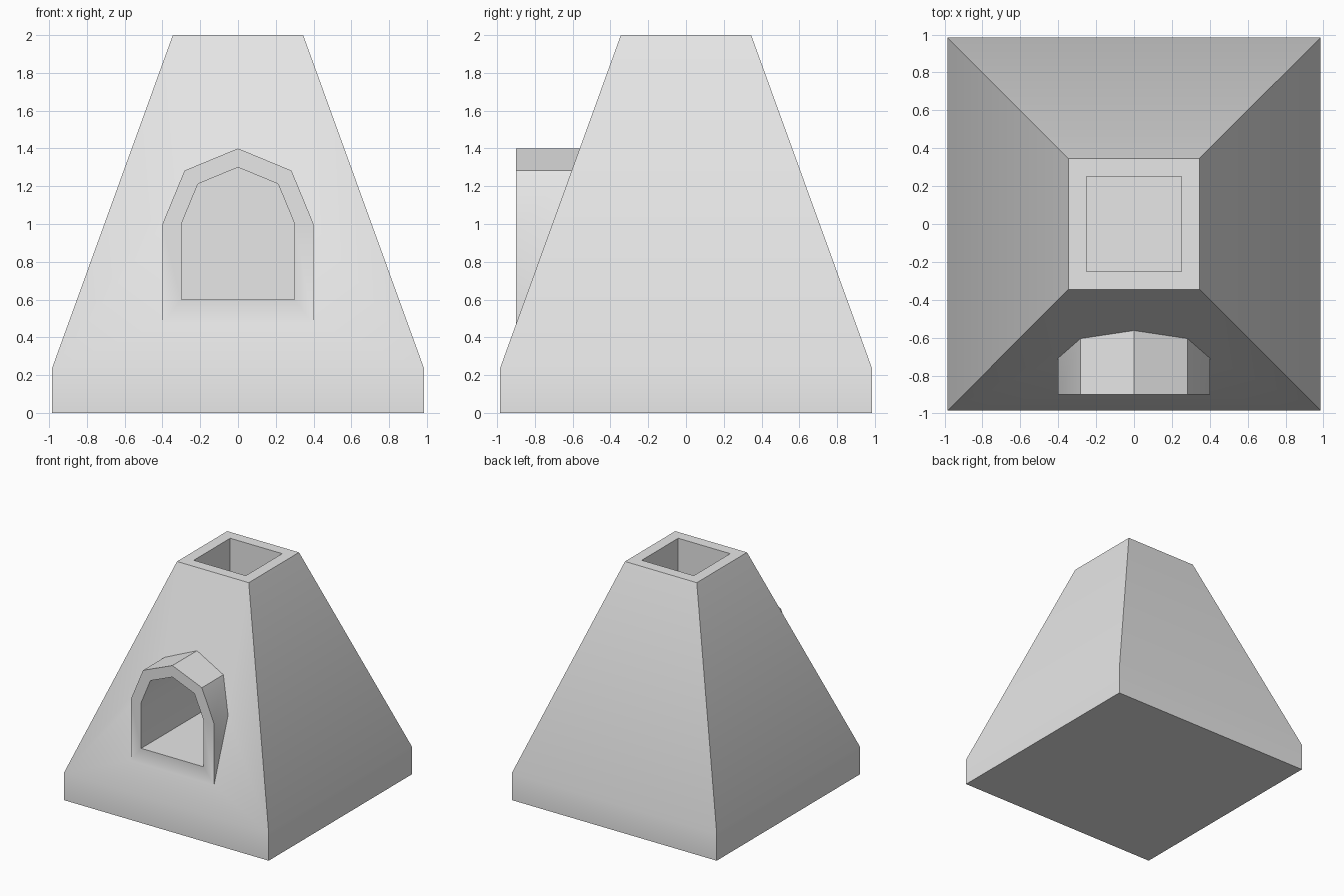
import bpy
import bmesh
import math

old = bpy.data.objects.get("Cube")
if old:
    bpy.data.objects.remove(old, do_unlink=True)

stone = bpy.data.materials.new("light_grey_stone")
stone.use_nodes = True
grey = (0.8, 0.8, 0.8, 1)
stone.diffuse_color = grey
stone.node_tree.nodes["Principled BSDF"].inputs["Base Color"].default_value = grey


def loft(name, rings):
    """Solid skinned through matching rings of points, capped at both ends."""
    bm = bmesh.new()
    loops = [[bm.verts.new(p) for p in ring] for ring in rings]
    n = len(loops[0])
    for a, b in zip(loops, loops[1:]):
        for i in range(n):
            j = (i + 1) % n
            bm.faces.new((a[i], a[j], b[j], b[i]))
    bm.faces.new(loops[0])
    bm.faces.new(loops[-1])
    bmesh.ops.recalc_face_normals(bm, faces=bm.faces)
    mesh = bpy.data.meshes.new(name)
    bm.to_mesh(mesh)
    bm.free()
    mesh.materials.append(stone)
    obj = bpy.data.objects.new(name, mesh)
    bpy.context.collection.objects.link(obj)
    return obj


def square(r, z):
    return [(-r, -r, z), (r, -r, z), (r, r, z), (-r, r, z)]


def arch(name, r, bottom, front, back, spring=1.0):
    """Straight-sided prism with a four-segment round top."""
    profile = [(-r, bottom), (r, bottom)]
    for i in range(5):
        a = math.pi * i / 4
        profile.append((r * math.cos(a), spring + r * math.sin(a)))
    return loft(name, [[(x, y, z) for x, z in profile] for y in (front, back)])


def combine(target, tool, operation):
    """Apply a boolean and discard the tool."""
    mod = target.modifiers.new(operation.title(), 'BOOLEAN')
    mod.object = tool
    mod.operation = operation
    mod.solver = 'EXACT'
    bpy.context.view_layer.objects.active = target
    bpy.ops.object.modifier_apply(modifier=mod.name)
    bpy.data.objects.remove(tool, do_unlink=True)


# Tapered body on a straight plinth
body = loft("oven_body", [square(0.985, 0), square(0.985, 0.235), square(0.345, 2)])

# Projecting arched mouth
combine(body, arch("mouth_surround", 0.4, 0.3, -0.9, 0.0), 'UNION')

# Firing chamber and the flue that opens into it
combine(body, arch("chamber_cutter", 0.3, 0.6, -1.2, 0.3), 'DIFFERENCE')
combine(body, loft("flue_cutter", [square(0.25, 0.8), square(0.25, 2.2)]), 'DIFFERENCE')

# Soft shading on shallow bends, crisp elsewhere
bpy.ops.object.select_all(action='DESELECT')
body.select_set(True)
bpy.context.view_layer.objects.active = body
bpy.ops.object.shade_smooth_by_angle(angle=math.radians(30))
